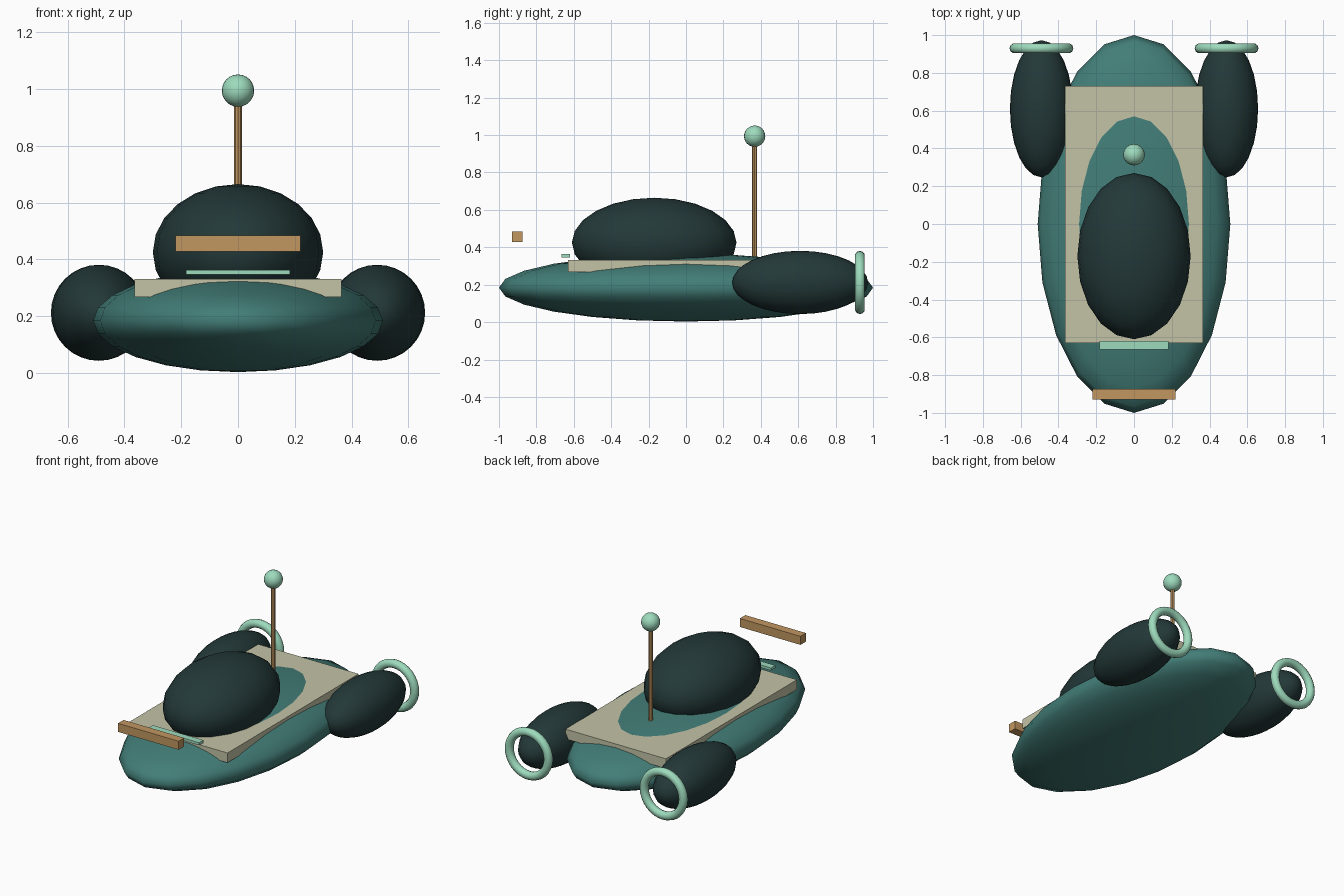
import bpy
from math import radians

cube = bpy.data.objects.get("Cube")
if cube:
    bpy.data.objects.remove(cube, do_unlink=True)


def material(name, rgb):
    mat = bpy.data.materials.new(name)
    mat.use_nodes = True
    mat.diffuse_color = (*rgb, 1)
    mat.node_tree.nodes["Principled BSDF"].inputs["Base Color"].default_value = (*rgb, 1)
    return mat


TEAL = material("teal", (0.055, 0.205, 0.185))
DARK = material("dark green", (0.017, 0.040, 0.040))
SAND = material("sand", (0.55, 0.55, 0.39))
WOOD = material("tan", (0.54, 0.31, 0.12))
MINT = material("mint", (0.34, 0.71, 0.51))


def finish(name, mat, scale=(1, 1, 1), smooth=True):
    obj = bpy.context.object
    obj.name = name
    obj.scale = scale
    obj.data.materials.append(mat)
    bpy.ops.object.transform_apply(location=False, rotation=True, scale=True)
    if smooth:
        bpy.ops.object.shade_smooth_by_angle(angle=radians(40))
    return obj


def ellipsoid(name, mat, center, radii, segments=20, rings=12):
    bpy.ops.mesh.primitive_uv_sphere_add(segments=segments, ring_count=rings, location=center)
    obj = finish(name, mat, radii, smooth=False)
    bpy.ops.object.shade_smooth()
    return obj


def box(name, mat, low, high):
    center = [(a + b) / 2 for a, b in zip(low, high)]
    bpy.ops.mesh.primitive_cube_add(size=1, location=center)
    return finish(name, mat, [b - a for a, b in zip(low, high)], smooth=False)


# Body and canopy
ellipsoid("hull", TEAL, (0, 0, 0.184), (0.51, 1.0, 0.181))
ellipsoid("canopy", DARK, (0, -0.17, 0.425), (0.30, 0.44, 0.24))

# Deck plate, light strip and floating front bar
box("deck", SAND, (-0.365, -0.63, 0.267), (0.365, 0.73, 0.331))
box("light_strip", MINT, (-0.183, -0.665, 0.346), (0.183, -0.62, 0.363))
box("front_bar", WOOD, (-0.22, -0.93, 0.428), (0.22, -0.873, 0.484))

# Engine pods with rear rings, one per side
for side, x in (("left", 0.49), ("right", -0.49)):
    ellipsoid(side + "_pod", DARK, (x, 0.61, 0.212), (0.167, 0.363, 0.169), 24, 16)
    bpy.ops.mesh.primitive_torus_add(
        major_radius=0.142, minor_radius=0.027, major_segments=32, minor_segments=10,
        location=(x, 0.93, 0.212), rotation=(radians(90), 0, 0))
    finish(side + "_ring", MINT)
    bpy.ops.object.shade_smooth()

# Mast with ball
bpy.ops.mesh.primitive_cylinder_add(vertices=8, radius=0.0135, depth=0.64, location=(0, 0.367, 0.65))
finish("mast", WOOD, smooth=False)
ellipsoid("mast_ball", MINT, (0, 0.367, 0.994), (0.057, 0.057, 0.057), 20, 12)
